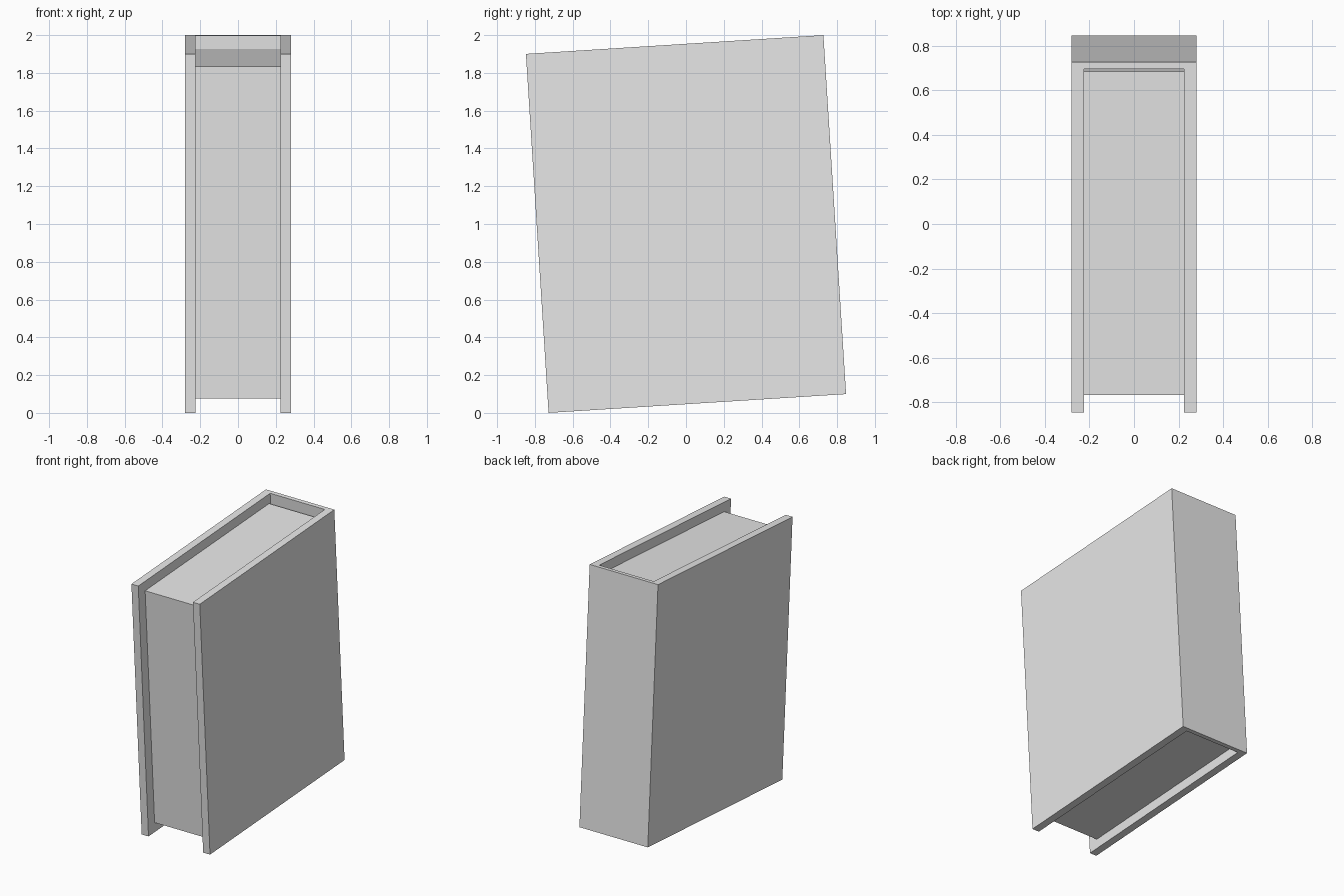
import bpy
import bmesh
from math import radians
from mathutils import Matrix

default = bpy.data.objects.get("Cube")
if default:
    bpy.data.objects.remove(default, do_unlink=True)

# Dimensions in the upright frame of the book
HALF_W, HALF_D, HALF_H = 0.28, 0.789, 0.952
INNER_W = 0.224          # inside of the cover boards
SPINE_IN = 0.758         # inside of the spine
TILT = Matrix.Translation((0, 0, 1)) @ Matrix.Rotation(radians(3.61), 4, "X")

grey = bpy.data.materials.new("light grey")
grey.use_nodes = True
grey.diffuse_color = (0.8, 0.8, 0.8, 1)
grey.node_tree.nodes["Principled BSDF"].inputs["Base Color"].default_value = (0.8, 0.8, 0.8, 1)


def prism(name, outline, half_height):
    """Extrude a plan outline upward and lean it with the book."""
    bm = bmesh.new()
    base = bm.faces.new([bm.verts.new((x, y, -half_height)) for x, y in outline])
    top = bmesh.ops.extrude_face_region(bm, geom=[base])["geom"]
    verts = [v for v in top if isinstance(v, bmesh.types.BMVert)]
    bmesh.ops.translate(bm, verts=verts, vec=(0, 0, 2 * half_height))
    bmesh.ops.recalc_face_normals(bm, faces=bm.faces)
    bm.transform(TILT)
    mesh = bpy.data.meshes.new(name)
    bm.to_mesh(mesh)
    bm.free()
    mesh.materials.append(grey)
    obj = bpy.data.objects.new(name, mesh)
    bpy.context.collection.objects.link(obj)
    return obj


# Cover: two boards joined by a spine at the back
right_half = [(-INNER_W, SPINE_IN), (-INNER_W, -HALF_D), (-HALF_W, -HALF_D), (-HALF_W, HALF_D)]
left_half = [(-x, y) for x, y in reversed(right_half)]
prism("book_cover", right_half + left_half, HALF_H)

# Page block, set in from the cover edges and just clear of the spine
FRONT, BACK = -0.713, 0.741
prism("page_block", [(-INNER_W, FRONT), (INNER_W, FRONT), (INNER_W, BACK), (-INNER_W, BACK)], 0.8815)
